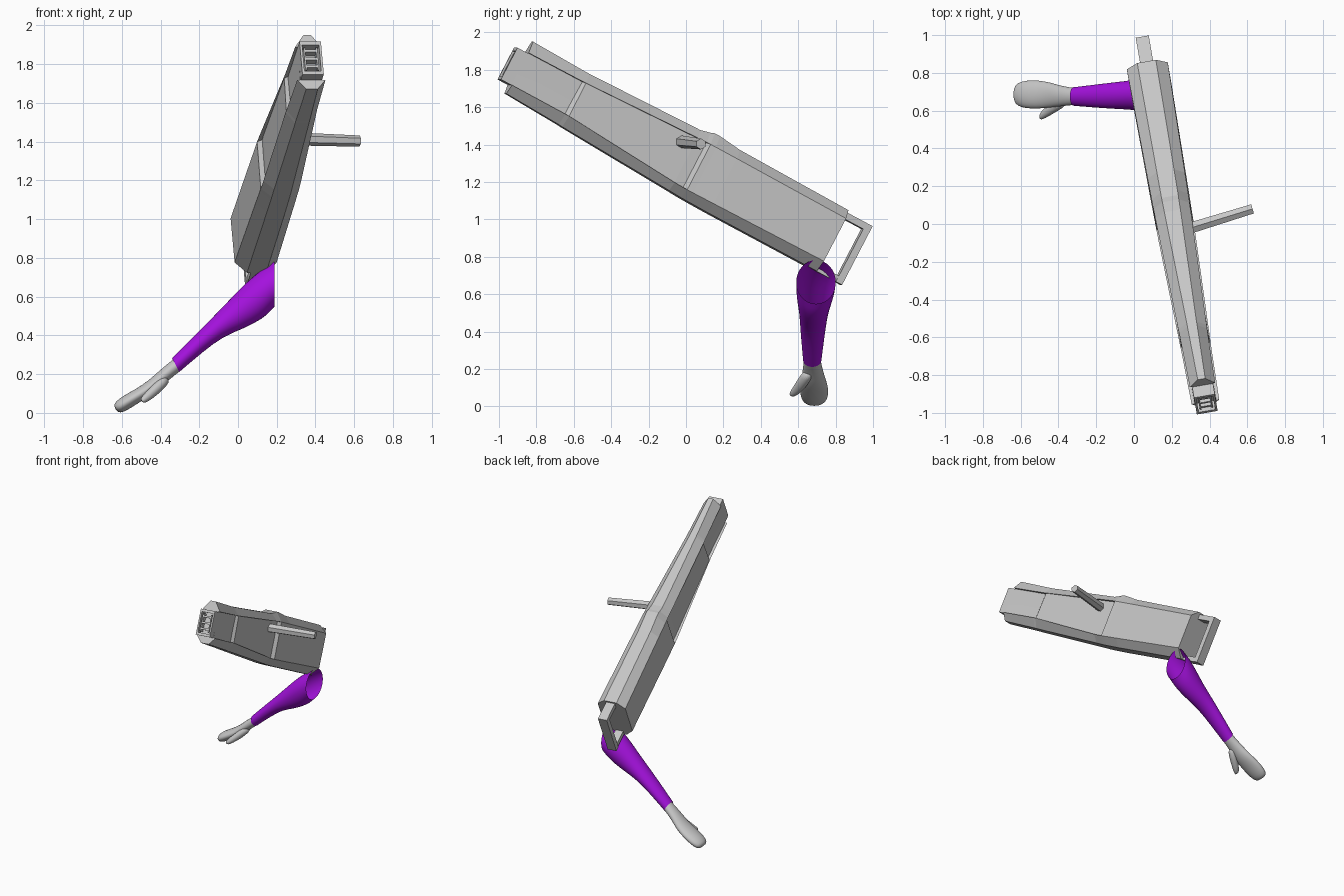
import bpy, bmesh, math
from mathutils import Vector


def material(name, rgb):
    m = bpy.data.materials.new(name)
    m.diffuse_color = (*rgb, 1)
    return m


GREY = material("light grey", (0.57, 0.57, 0.57))
PURPLE = material("purple", (0.38, 0.006, 0.74))

# Blaster axes: forward, side (+x) and up
F = Vector((0.173, -1, 0.536)).normalized()
S = Vector((1, 0.173, 0)).normalized()
U = S.cross(F) * -1
if U.z < 0:
    U = -U


def gun(l, v, u):
    """Point at length l, sideways v from the centre plane, height u."""
    return F * l + S * (0.212 + v) + U * u


def loft(name, rings, mat, caps=(True, True), smooth=False):
    bm = bmesh.new()
    rows = [[bm.verts.new(p) for p in r] for r in rings]
    n = len(rows[0])
    for a, b in zip(rows, rows[1:]):
        for i in range(n):
            j = (i + 1) % n
            bm.faces.new((a[i], a[j], b[j], b[i]))
    if caps[0]:
        bm.faces.new(rows[0])
    if caps[1]:
        bm.faces.new(rows[-1])
    bmesh.ops.recalc_face_normals(bm, faces=bm.faces)
    me = bpy.data.meshes.new(name)
    bm.to_mesh(me)
    bm.free()
    me.materials.append(mat)
    ob = bpy.data.objects.new(name, me)
    bpy.context.collection.objects.link(ob)
    if smooth:
        for p in me.polygons:
            p.use_smooth = True
        sub = ob.modifiers.new("Subdivision", 'SUBSURF')
        sub.levels = sub.render_levels = 1
    return ob


def block(name, l0, l1, v0, v1, u0, u1):
    """Box aligned to the blaster axes."""
    ring = lambda l: [gun(l, v0, u0), gun(l, v1, u0), gun(l, v1, u1), gun(l, v0, u1)]
    return loft(name, [ring(l0), ring(l1)], GREY)


def section(l, top, wt, ut, bot, wb, ub, u1, u0, inset):
    """Chamfered section whose side panels may be sunk by inset."""
    right = [(top, ut), (wt, u1), (wt - inset, u1 - 0.001),
             (wb - inset, u0 + 0.001), (wb, u0), (bot, ub)]
    pts = right + [(-v, u) for v, u in reversed(right)]
    return [gun(l, v, u) for v, u in pts]


# Blaster shell with stepped side panels
loft("blaster_body", [
    section(-0.25, 0.05, 0.110, 1.318, 0.05, 0.110, 0.95, 1.268, 1.010, 0.0),
    section(0.42, 0.046, 0.100, 1.328, 0.048, 0.103, 0.95, 1.275, 1.003, 0.0),
    section(0.55, 0.045, 0.098, 1.343, 0.047, 0.101, 0.952, 1.276, 1.002, 0.0),
    section(0.583, 0.045, 0.098, 1.343, 0.047, 0.101, 0.953, 1.276, 1.002, 0.0),
    section(0.605, 0.044, 0.097, 1.335, 0.047, 0.100, 0.954, 1.276, 1.003, 0.022),
    section(0.66, 0.043, 0.096, 1.322, 0.046, 0.099, 0.957, 1.274, 1.005, 0.020),
    section(1.33, 0.026, 0.076, 1.308, 0.036, 0.081, 0.988, 1.252, 1.052, 0.004),
    section(1.352, 0.026, 0.075, 1.308, 0.036, 0.080, 0.990, 1.251, 1.053, 0.022),
    section(1.68, 0.020, 0.068, 1.318, 0.030, 0.074, 1.004, 1.250, 1.055, 0.016),
], GREY)


# Muzzle box with a hollow mouth
def mouth(l, w, a, b):
    return [gun(l, -w, a), gun(l, w, a), gun(l, w, b), gun(l, -w, b)]


loft("muzzle", [mouth(1.32, 0.056, 1.055, 1.247), mouth(1.745, 0.056, 1.055, 1.247),
                mouth(1.745, 0.044, 1.075, 1.227), mouth(1.69, 0.044, 1.075, 1.227)], GREY)
for i, u in enumerate((1.10, 1.145, 1.19)):
    block(f"muzzle_slat_{i}", 1.685, 1.735, -0.034, 0.034, u, u + 0.014)
for i, v in enumerate((-0.036, 0.028)):
    block(f"muzzle_post_{i}", 1.685, 1.735, v, v + 0.008, 1.085, 1.217)

# Rear grip: two arms and an upright
block("grip_top", -0.408, -0.24, -0.035, 0.035, 1.268, 1.305)
block("grip_bottom", -0.40, -0.24, -0.030, 0.030, 0.95, 0.985)
block("grip_bar", -0.408, -0.37, -0.035, 0.035, 0.95, 1.305)


def tube(name, a, b, ra, rb, sides, mat):
    a, b = Vector(a), Vector(b)
    d = (b - a).normalized()
    p = d.cross(Vector((0, 0, 1))).normalized()
    q = p.cross(d)
    ring = lambda c, r: [c + (p * math.cos(t) + q * math.sin(t)) * r
                         for t in (2 * math.pi * (k + 0.5) / sides for k in range(sides))]
    return loft(name, [ring(a, ra), ring(b, rb)], mat)


# Charging lever on the right side
tube("side_lever", (0.27, -0.03, 1.415), (0.627, 0.08, 1.403), 0.034, 0.029, 6, GREY)


def limb_ring(tx, tz, bx, bz, yc, hy, n=16):
    """Oval ring through a top and a bottom point."""
    t, b = Vector((tx, yc, tz)), Vector((bx, yc, bz))
    c, h = (t + b) / 2, (t - b) / 2
    return [c + h * math.cos(k * 2 * math.pi / n)
            + Vector((0, hy * math.sin(k * 2 * math.pi / n), 0)) for k in range(n)]


# Sleeve, open at the shoulder end
loft("sleeve", [limb_ring(*r) for r in (
    (0.188, 0.785, 0.188, 0.545, 0.695, 0.108),
    (0.120, 0.740, 0.165, 0.520, 0.693, 0.106),
    (0.045, 0.680, 0.130, 0.485, 0.688, 0.098),
    (-0.040, 0.590, 0.035, 0.435, 0.683, 0.080),
    (-0.130, 0.495, -0.075, 0.395, 0.680, 0.072),
    (-0.235, 0.390, -0.180, 0.315, 0.677, 0.062),
    (-0.340, 0.283, -0.303, 0.210, 0.675, 0.050))],
    PURPLE, (False, False), True)

# Mitten hand
loft("hand", [limb_ring(*r) for r in (
    (-0.325, 0.285, -0.292, 0.220, 0.675, 0.045),
    (-0.400, 0.225, -0.370, 0.160, 0.677, 0.054),
    (-0.460, 0.168, -0.420, 0.108, 0.683, 0.068),
    (-0.530, 0.122, -0.490, 0.066, 0.686, 0.077),
    (-0.592, 0.090, -0.550, 0.026, 0.686, 0.076),
    (-0.634, 0.058, -0.592, 0.003, 0.686, 0.064),
    (-0.643, 0.034, -0.620, 0.000, 0.686, 0.040))],
    GREY, (False, True), True)

# Thumb
loft("thumb", [limb_ring(*r) for r in (
    (-0.375, 0.205, -0.345, 0.165, 0.655, 0.028),
    (-0.420, 0.165, -0.390, 0.115, 0.632, 0.034),
    (-0.465, 0.120, -0.435, 0.078, 0.602, 0.030),
    (-0.495, 0.088, -0.472, 0.053, 0.578, 0.025),
    (-0.505, 0.070, -0.492, 0.050, 0.566, 0.014))],
    GREY, (True, True), True)
